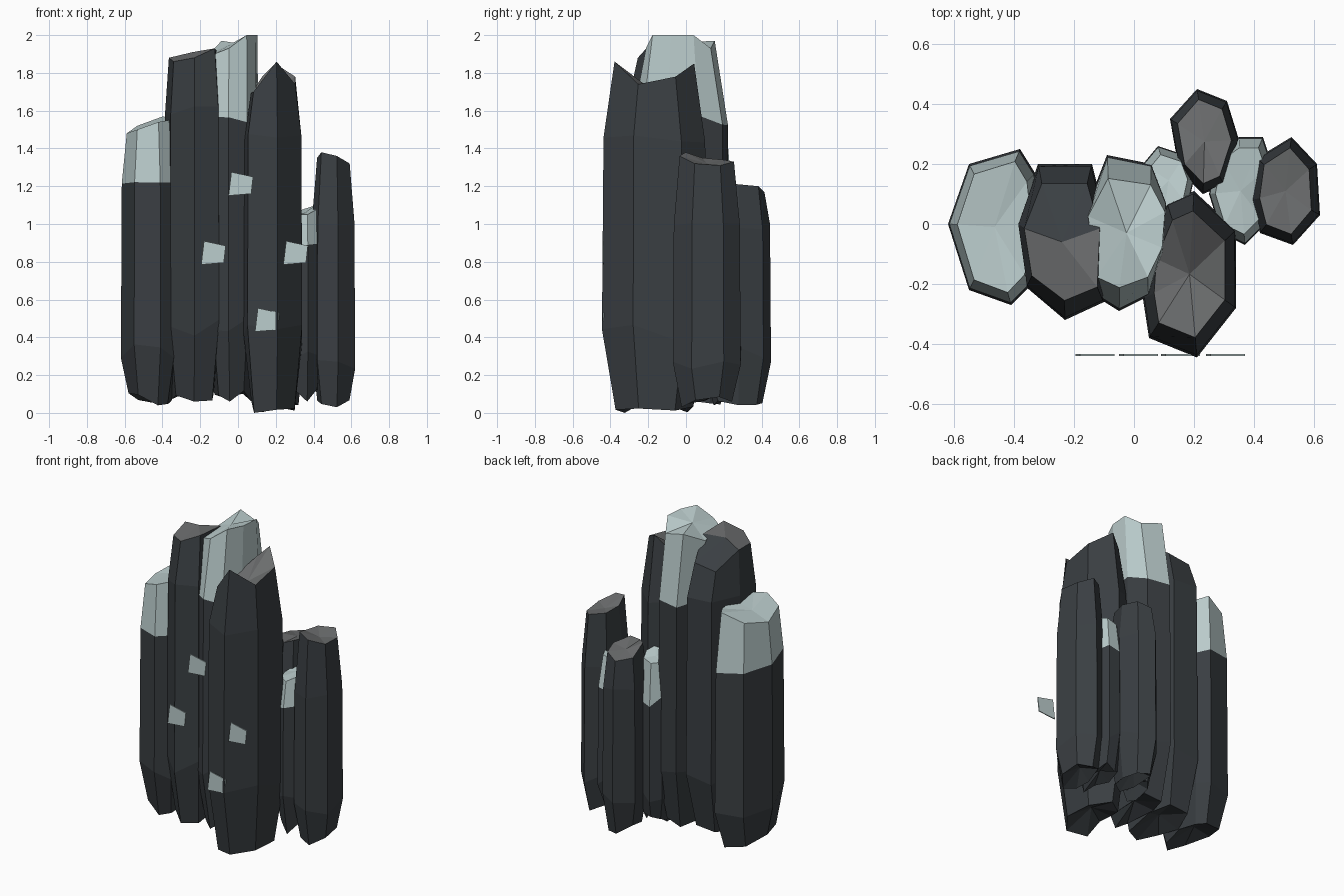
import bpy, bmesh, random
from mathutils import Vector

random.seed(4)
if "Cube" in bpy.data.objects:
    bpy.data.objects.remove(bpy.data.objects["Cube"], do_unlink=True)


def material(name, rgb):
    m = bpy.data.materials.new(name)
    m.use_nodes = True
    color = (*rgb, 1.0)
    m.diffuse_color = color
    bsdf = m.node_tree.nodes["Principled BSDF"]
    bsdf.inputs["Base Color"].default_value = color
    bsdf.inputs["Roughness"].default_value = 0.9
    return m


DARK = material("dark slate", (0.042, 0.049, 0.055))
GREY = material("grey cap stone", (0.150, 0.155, 0.158))
PALE = material("pale frost", (0.50, 0.61, 0.61))


def finish(name, bm, mats):
    bmesh.ops.recalc_face_normals(bm, faces=bm.faces)
    mesh = bpy.data.meshes.new(name)
    bm.to_mesh(mesh)
    bm.free()
    for m in mats:
        mesh.materials.append(m)
    obj = bpy.data.objects.new(name, mesh)
    bpy.context.collection.objects.link(obj)
    return obj


def column(name, outline, tops, shoulder, low, rim=(0.8, 0.8), cap_z=None,
           foot=0.04, frosted=False, dark_back=None):
    """Faceted pillar: foot, belly, shoulder and rim rings, closed by fans."""
    n = len(outline)
    cx = (min(p[0] for p in outline) + max(p[0] for p in outline)) / 2
    cy = (min(p[1] for p in outline) + max(p[1] for p in outline)) / 2
    bm = bmesh.new()

    def ring(sx, sy, heights):
        return [bm.verts.new((cx + (x - cx) * sx, cy + (y - cy) * sy, z))
                for (x, y), z in zip(outline, heights)]

    feet = [foot + random.uniform(0.0, 0.07) for _ in outline]
    feet[0] = foot
    rings = [
        ring(0.74, 0.74, feet),
        ring(1.0, 1.0, [low + random.uniform(-0.05, 0.05) for _ in outline]),
        ring(0.97, 0.97, [shoulder + random.uniform(-0.03, 0.03) for _ in outline]),
        ring(*rim, tops),
    ]
    # side walls, frosted above the shoulder when asked
    for level in range(3):
        a, b = rings[level], rings[level + 1]
        for i in range(n):
            j = (i + 1) % n
            f = bm.faces.new((a[i], a[j], b[j], b[i]))
            f.material_index = 2 if frosted and level == 2 else 0
    # broken cap and hollow underside
    top = bm.verts.new((cx, cy, cap_z or sum(tops) / n))
    under = bm.verts.new((cx, cy, foot + 0.09))
    for i in range(n):
        j = (i + 1) % n
        f = bm.faces.new((rings[3][i], rings[3][j], top))
        f.material_index = 2 if frosted else 1
        if dark_back is not None and f.calc_center_median().y > dark_back:
            f.material_index = 0
        bm.faces.new((rings[0][j], rings[0][i], under))
    return finish(name, bm, (DARK, GREY, PALE))


# Tall pillars, outlines run counter-clockwise from the front
column("left_pillar",
       [(-.41, -.27), (-.34, -.2), (-.31, 0), (-.33, .17), (-.38, .25),
        (-.55, .2), (-.62, 0), (-.55, -.22)],
       [1.54, 1.55, 1.56, 1.56, 1.57, 1.52, 1.48, 1.50],
       1.20, 0.32, (0.8, 0.84), 1.52, frosted=True)

column("middle_left_pillar",
       [(-.23, -.32), (-.10, -.26), (-.09, 0), (-.14, .2), (-.32, .2),
        (-.39, 0), (-.36, -.21)],
       [1.88, 1.93, 1.92, 1.80, 1.78, 1.88, 1.86],
       1.60, 0.45, (0.84, 0.75), 1.91, foot=0.06, dark_back=0.0)

column("center_pillar",
       [(-.05, -.29), (.05, -.24), (.10, -.1), (.11, .07), (.06, .2),
        (-.09, .23), (-.16, .05), (-.13, -.24)],
       [1.93, 2.0, 2.0, 2.0, 1.93, 1.97, 1.90, 1.90],
       1.55, 0.45, (0.95, 0.7), 1.96, foot=0.06, frosted=True)

column("front_pillar",
       [(.05, -.38), (.21, -.445), (.34, -.28), (.34, -.02), (.2, .11),
        (.11, .07), (.04, -.1), (.03, -.25)],
       [1.70, 1.86, 1.74, 1.78, 1.85, 1.78, 1.70, 1.69],
       1.45, 0.42, (0.76, 0.76), 1.70, foot=0.0)

# Short pillars around the back right
column("back_pillar",
       [(.23, .1), (.30, .13), (.35, .28), (.31, .41), (.21, .45),
        (.12, .35), (.15, .18)],
       [1.20, 1.22, 1.21, 1.20, 1.17, 1.18, 1.22],
       1.00, 0.30, (0.78, 0.8), 1.19)

column("right_pillar",
       [(.53, -.07), (.62, .03), (.61, .2), (.525, .29), (.41, .22),
        (.39, .08), (.42, -.03)],
       [1.36, 1.32, 1.31, 1.33, 1.34, 1.35, 1.38],
       1.02, 0.28, (0.75, 0.8), 1.32, foot=0.03)

column("right_frosted_pillar",
       [(.37, -.07), (.44, 0), (.46, .2), (.43, .29), (.35, .29),
        (.28, .24), (.25, .1), (.29, -.03)],
       [1.05, 1.08, 1.12, 1.10, 1.08, 1.06, 1.04, 1.05],
       0.88, 0.30, (0.8, 0.8), 1.06, foot=0.06, frosted=True)

column("inner_frosted_pillar",
       [(.1, .03), (.18, .06), (.2, .15), (.17, .23), (.08, .26),
        (.03, .2), (.05, .08)],
       [1.14, 1.16, 1.15, 1.13, 1.12, 1.12, 1.14],
       0.88, 0.28, (0.75, 0.75), 1.13, foot=0.06, frosted=True)

# Thin frost chips floating in front of the face
CHIP = [(-.065, -.06), (.055, -.05), (.065, .04), (-.05, .065)]
for k, (x, z) in enumerate([(.015, 1.21), (-.13, .845), (.305, .845), (.155, .49)]):
    bm = bmesh.new()
    face = bm.faces.new([bm.verts.new((x + u, -.440, z + v)) for u, v in CHIP])
    out = bmesh.ops.extrude_face_region(bm, geom=[face])
    moved = [g for g in out["geom"] if isinstance(g, bmesh.types.BMVert)]
    bmesh.ops.translate(bm, verts=moved, vec=Vector((0, 0.006, 0)))
    finish(f"frost_chip_{k + 1}", bm, (PALE,))
